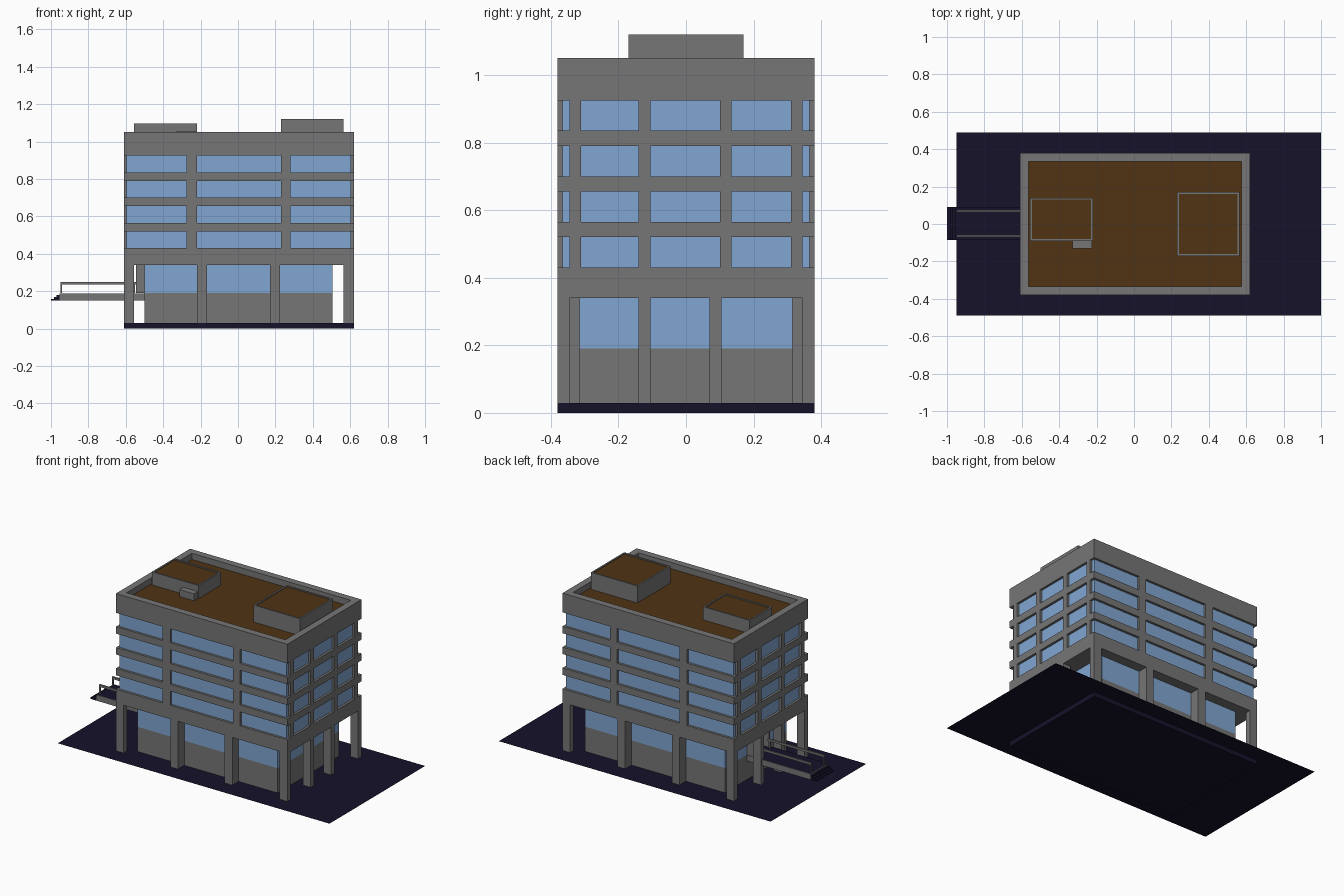
import bpy, bmesh

if "Cube" in bpy.data.objects:
    bpy.data.objects.remove(bpy.data.objects["Cube"])


def mat(name, rgb):
    m = bpy.data.materials.new(name)
    m.diffuse_color = (*rgb, 1)
    m.use_nodes = True
    m.node_tree.nodes["Principled BSDF"].inputs["Base Color"].default_value = m.diffuse_color
    return m


DARK = mat("dark_paving", (0.008, 0.006, 0.024))
GLASS = mat("blue_glass", (0.22, 0.38, 0.64))
BROWN = mat("brown_roofing", (0.08, 0.033, 0.007))


def finish(name, bm, mats=()):
    bmesh.ops.recalc_face_normals(bm, faces=bm.faces)
    me = bpy.data.meshes.new(name)
    bm.to_mesh(me)
    bm.free()
    for m in mats:
        me.materials.append(m)
    ob = bpy.data.objects.new(name, me)
    bpy.context.collection.objects.link(ob)
    return ob


def add_box(bm, x0, x1, y0, y1, z0, z1):
    vs = bmesh.ops.create_cube(bm, size=1)["verts"]
    for v in vs:
        v.co = (x1 if v.co.x > 0 else x0, y1 if v.co.y > 0 else y0, z1 if v.co.z > 0 else z0)
    return vs


def boxes(name, dims, m=None):
    bm = bmesh.new()
    for d in dims:
        add_box(bm, *d)
    return finish(name, bm, [m] if m else [])


def plate(name, x0, x1, y0, y1, z, m):
    bm = bmesh.new()
    bm.faces.new([bm.verts.new(c) for c in ((x0, y0, z), (x1, y0, z), (x1, y1, z), (x0, y1, z))])
    ob = finish(name, bm, [m])
    return ob


def open_tray(name, x0, x1, y0, y1, z0, z1, rim, depth):
    # box whose top is inset and sunk, leaving a rim round a brown floor
    bm = bmesh.new()
    add_box(bm, x0, x1, y0, y1, z0, z1)
    bm.normal_update()
    top = max(bm.faces, key=lambda f: f.calc_center_median().z)
    bmesh.ops.inset_region(bm, faces=[top], thickness=rim, use_even_offset=True)
    new = bmesh.ops.extrude_discrete_faces(bm, faces=[top])["faces"][0]
    for v in new.verts:
        v.co.z -= depth
    new.material_index = 1
    grey = mat(name + "_grey", (0.18, 0.18, 0.18))
    return finish(name, bm, [grey, BROWN])


X0, X1, Y = -0.61, 0.62, 0.38
GROUND = 0.03

# Site: paving sheet and the foundation beneath it
plate("paving", -0.95, 1.0, -0.49, 0.49, GROUND, DARK)
boxes("foundation", [(X0, X1, -Y, Y, 0, GROUND - 0.001)], DARK)

GREY = mat("grey_concrete", (0.18, 0.18, 0.18))

# Ground floor: recessed core with low wall and glazing
boxes("base_wall", [(-0.5, 0.505, -0.315, 0.315, GROUND, 0.19)], GREY)
boxes("base_glazing", [(-0.5, 0.505, -0.315, 0.315, 0.19, 0.345)], GLASS)

# Columns round the perimeter
cols = []
for s in (-1, 1):
    ya, yb = sorted((s * Y, s * 0.345))
    for x in (X0, 0.565):
        cols.append((x, x + 0.055, ya, yb, GROUND, 0.345))
    ya, yb = sorted((s * Y, s * 0.31))
    for x in (-0.22, 0.17):
        cols.append((x, x + 0.055, ya, yb, GROUND, 0.345))
for x in (X0, 0.565):
    for y in (-0.14, 0.07):
        cols.append((x, x + 0.055, y, y + 0.035, GROUND, 0.345))
boxes("columns", cols, GREY)

# Upper floors: spandrel bands, inner glass volume, piers
bands = [(0.34, 0.43), (0.52, 0.565), (0.655, 0.70), (0.79, 0.835)]
boxes("spandrel_bands", [(X0, X1, -Y, Y, a, b) for a, b in bands], GREY)
wins = [(0.43, 0.52), (0.565, 0.655), (0.70, 0.79), (0.835, 0.925)]
boxes("window_glass", [(X0 + 0.015, X1 - 0.015, -Y + 0.015, Y - 0.015, a, b) for a, b in wins], GLASS)
piers = []
for a, b in wins:
    for s in (-1, 1):
        ya, yb = sorted((s * Y, s * 0.35))
        for x0, x1 in ((-0.275, -0.22), (0.23, 0.28)):
            piers.append((x0, x1, ya, yb, a, b))
    for x0, x1 in ((X0, X0 + 0.03), (X1 - 0.03, X1)):
        for y in (-0.345, -0.14, 0.10, 0.31):
            piers.append((x0, x1, y, y + 0.035, a, b))
boxes("window_piers", piers, GREY)

# Roof with parapet, and rooftop plant rooms
open_tray("parapet_roof", X0, X1, -Y, Y, 0.925, 1.05, 0.045, 0.04)
open_tray("small_plant_room", -0.555, -0.22, -0.09, 0.14, 1.0, 1.095, 0.01, 0.006)
open_tray("large_plant_room", 0.23, 0.563, -0.17, 0.17, 1.0, 1.12, 0.01, 0.006)
boxes("roof_hatch", [(-0.33, -0.225, -0.13, -0.09, 1.0, 1.055)], GREY)

# Entrance bridge: deck, steps, door lobby and handrails
boxes("bridge_deck", [(-0.955, -0.5, -0.085, 0.09, 0.15, 0.188)], GREY)
plate("bridge_paving", -0.955, -0.5, -0.085, 0.09, 0.19, DARK)
boxes("bridge_steps", [(-1 + 0.015 * i, -0.985 + 0.015 * i, -0.085, 0.09, 0.15, 0.159 + 0.01 * i)
                       for i in range(3)], DARK)
boxes("door_lobby", [(-0.545, -0.5, -0.085, -0.07, 0.19, 0.34),
                     (-0.545, -0.5, 0.075, 0.09, 0.19, 0.34),
                     (-0.545, -0.5, -0.085, 0.09, 0.325, 0.34)], GREY)
rails = []
for y in (-0.069, 0.064):
    rails.append((-0.95, -0.545, y, y + 0.01, 0.236, 0.25))
    for x in (-0.95, -0.56):
        rails.append((x, x + 0.01, y, y + 0.01, 0.19, 0.24))
boxes("handrails", rails, GREY)
